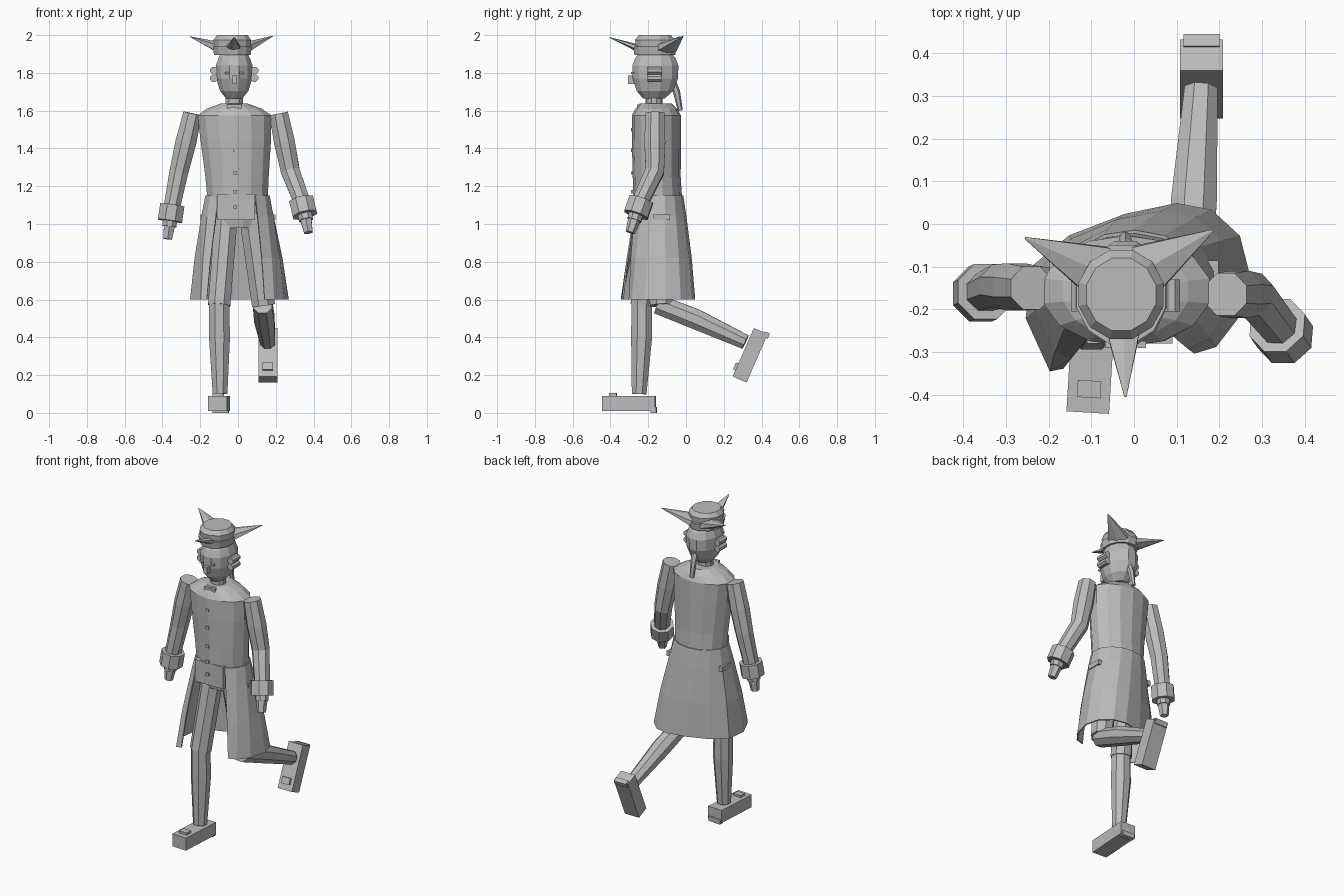
import bpy
import bmesh
from math import pi, cos, sin
from mathutils import Vector, Matrix

cube = bpy.data.objects.get("Cube")
if cube:
    bpy.data.objects.remove(cube, do_unlink=True)

grey = bpy.data.materials.new("plain grey")
grey.use_nodes = True
colour = (0.5, 0.5, 0.5, 1)
grey.diffuse_color = colour
grey.node_tree.nodes["Principled BSDF"].inputs["Base Color"].default_value = colour


def add_mesh(name, bm, solid=True):
    if solid:
        bmesh.ops.recalc_face_normals(bm, faces=bm.faces)
    mesh = bpy.data.meshes.new(name)
    bm.to_mesh(mesh)
    bm.free()
    mesh.materials.append(grey)
    obj = bpy.data.objects.new(name, mesh)
    bpy.context.collection.objects.link(obj)
    return obj


def bridge(name, rings, closed=True):
    """Skin a list of point rings; closed rings also get end caps."""
    bm = bmesh.new()
    loops = [[bm.verts.new(p) for p in ring] for ring in rings]
    n = len(loops[0])
    for a, b in zip(loops, loops[1:]):
        for i in range(n if closed else n - 1):
            j = (i + 1) % n
            bm.faces.new((a[i], a[j], b[j], b[i]))
    if closed:
        bm.faces.new(loops[0])
        bm.faces.new(loops[-1])
    return add_mesh(name, bm)


def loft(name, sections, sides=12):
    """Stack of horizontal ellipses: x, y, z, x radius, y radius."""
    turns = [2 * pi * (i + 0.5) / sides for i in range(sides)]
    return bridge(name, [[(x + rx * cos(t), y + ry * sin(t), z) for t in turns]
                         for x, y, z, rx, ry in sections])


def tube(name, path, radii, sides=8, up=(0, 1, 0), flat=1.0):
    """Tapered tube along a path; flat squashes it along the up direction."""
    pts = [Vector(p) for p in path]
    rings = []
    for k, p in enumerate(pts):
        d = (pts[min(k + 1, len(pts) - 1)] - pts[max(k - 1, 0)]).normalized()
        u = d.cross(Vector(up)).normalized()
        v = u.cross(d)
        turns = [2 * pi * (i + 0.5) / sides for i in range(sides)]
        rings.append([p + radii[k] * (u * cos(t) + v * flat * sin(t)) for t in turns])
    return bridge(name, rings)


def box(name, centre, size, matrix=Matrix()):
    bm = bmesh.new()
    bmesh.ops.create_cube(bm, size=1, matrix=matrix @ Matrix.Translation(centre)
                          @ Matrix.Diagonal((*size, 1)))
    return add_mesh(name, bm)


# Head, neck and face
loft("neck", [(-0.02, -0.17, 1.58, 0.048, 0.045), (-0.02, -0.17, 1.7, 0.048, 0.045)], 10)
loft("head", [(-0.02, -0.17, 1.665, 0.045, 0.06), (-0.02, -0.165, 1.705, 0.078, 0.1),
              (-0.02, -0.162, 1.77, 0.098, 0.124), (-0.02, -0.162, 1.84, 0.1, 0.126),
              (-0.02, -0.162, 1.88, 0.085, 0.11), (-0.02, -0.165, 1.91, 0.07, 0.08)], 12)
box("nose", (-0.017, -0.288, 1.763), (0.026, 0.04, 0.045))
for side in (-1, 1):
    label = "left" if side > 0 else "right"
    box(label + "_eye", (-0.02 + side * 0.038, -0.282, 1.8), (0.02, 0.016, 0.012))
    for k, z in enumerate((1.772, 1.812)):
        x = -0.02 + side * 0.108
        tube(label + "_hair_roll_" + str(k), [(x, -0.205, z), (x, -0.13, z)],
             (0.021, 0.021), 8, (0, 0, 1))
tube("pigtail", [(-0.02, -0.075, 1.76), (-0.02, -0.05, 1.7), (-0.02, -0.03, 1.6)],
     (0.02, 0.019, 0.013), 6)

# Three-cornered hat
loft("hat_crown", [(-0.03, -0.165, 1.9, 0.095, 0.1), (-0.03, -0.165, 1.975, 0.103, 0.108),
                   (-0.03, -0.165, 2.0, 0.084, 0.088)], 12)
loft("hat_brim", [(-0.03, -0.165, 1.895, 0.1, 0.112), (-0.03, -0.165, 1.94, 0.108, 0.12)], 12)
for name, base, tip, r in (("front", (-0.025, -0.25, 1.93), (-0.02, -0.405, 1.988), 0.045),
                           ("left", (0.03, -0.105, 1.93), (0.185, -0.015, 1.995), 0.07),
                           ("right", (-0.085, -0.11, 1.93), (-0.255, -0.033, 1.992), 0.07)):
    tube("hat_" + name + "_point", [base, tip], (r, 0.003), 6, (0, 0, 1), 0.45)

# Coat body, waistcoat and cravat
loft("coat_body", [(-0.002, -0.15, 1.12, 0.163, 0.13), (-0.005, -0.155, 1.25, 0.172, 0.127),
                   (-0.012, -0.157, 1.45, 0.192, 0.13), (-0.018, -0.157, 1.575, 0.2, 0.13),
                   (-0.02, -0.157, 1.61, 0.15, 0.11), (-0.02, -0.16, 1.637, 0.075, 0.085)], 14)
loft("hips", [(-0.005, -0.15, 0.98, 0.12, 0.09), (-0.002, -0.15, 1.14, 0.155, 0.12)], 12)
box("waistcoat_front", (-0.01, -0.265, 1.09), (0.2, 0.03, 0.14))
box("cravat", (-0.02, -0.237, 1.61), (0.075, 0.045, 0.045))
for k, z in enumerate((1.09, 1.17, 1.27, 1.39, 1.5)):
    box("button_" + str(k), (-0.015, -0.284, z), (0.018, 0.016, 0.018))

# Coat skirt, open at the front and flaring to an uneven hem
hem = [(-0.165, -0.335), (-0.195, -0.342), (-0.25, -0.22), (-0.235, -0.1), (-0.15, -0.03),
       (-0.02, 0.02), (0.1, 0.045), (0.18, 0.03), (0.245, -0.03), (0.265, -0.11),
       (0.24, -0.22), (0.19, -0.285), (0.14, -0.3)]
start, sweep = 1.5 * pi - 0.62, 2 * pi - 1.2
waist = [Vector((-0.002 + 0.168 * cos(a), -0.15 + 0.132 * sin(a), 1.15))
         for a in (start - sweep * i / (len(hem) - 1) for i in range(len(hem)))]
foot_line = [Vector((x, y, 0.6)) for x, y in hem]
rings = []
for t in (0, 0.2, 0.6, 1):
    ring = []
    for a, b in zip(waist, foot_line):
        p = a.lerp(b, t)
        bulge = 1 + 0.16 * t * (1 - t)
        ring.append((p.x * bulge, -0.15 + (p.y + 0.15) * bulge, p.z))
    rings.append(ring)
skirt = bridge("coat_skirt", rings, closed=False)
thickness = skirt.modifiers.new("cloth", "SOLIDIFY")
thickness.thickness = 0.008
thickness.offset = 0
for side in (-1, 1):
    box("left_pocket_flap" if side > 0 else "right_pocket_flap",
        (side * 0.185, -0.13, 1.035), (0.025, 0.09, 0.03))

# Arms: shoulder, elbow, wrist, hand tip
arms = {"left": [(0.215, -0.165, 1.585), (0.277, -0.165, 1.28),
                 (0.342, -0.245, 1.11), (0.373, -0.295, 0.955)],
        "right": [(-0.24, -0.15, 1.585), (-0.312, -0.145, 1.28),
                  (-0.352, -0.16, 1.08), (-0.372, -0.17, 0.92)]}
for label, joints in arms.items():
    shoulder, elbow, wrist, tip = [Vector(j) for j in joints]
    tube(label + "_sleeve", [shoulder, shoulder.lerp(elbow, 0.5), elbow, wrist],
         (0.054, 0.06, 0.054, 0.047))
    tube(label + "_cuff", [wrist.lerp(elbow, 0.1), wrist.lerp(tip, 0.4)], (0.07, 0.07))
    tube(label + "_wrist", [wrist, wrist.lerp(tip, 0.58)], (0.042, 0.04))
    tube(label + "_hand", [wrist.lerp(tip, 0.4), tip], (0.037, 0.026), 6)

# Legs
tube("right_thigh", [(-0.06, -0.16, 1.06), (-0.1, -0.235, 0.57)], (0.065, 0.064))
tube("right_shin", [(-0.1, -0.235, 0.59), (-0.098, -0.235, 0.4), (-0.095, -0.248, 0.1)],
     (0.058, 0.06, 0.042))
tube("left_thigh", [(0.07, -0.16, 1.06), (0.135, -0.13, 0.57)], (0.072, 0.066))
tube("left_shin", [(0.13, -0.15, 0.575), (0.14, 0.05, 0.497), (0.157, 0.315, 0.375)],
     (0.055, 0.058, 0.042), up=(0, 0, 1))

# Shoes, built toe towards the front and then placed
placements = {"right": Matrix.Translation((-0.1, -0.302, 0.05)) @ Matrix.Rotation(-0.06, 4, "Z"),
              "left": Matrix.Translation((0.158, 0.34, 0.305)) @ Matrix.Rotation(1.16, 4, "X")}
for label, place in placements.items():
    box(label + "_shoe", (0, 0, 0), (0.1, 0.28, 0.08), place)
    box(label + "_shoe_buckle", (0, -0.085, 0.044), (0.055, 0.04, 0.02), place)
    box(label + "_shoe_heel", (0, 0.132, -0.035), (0.085, 0.03, 0.03), place)
